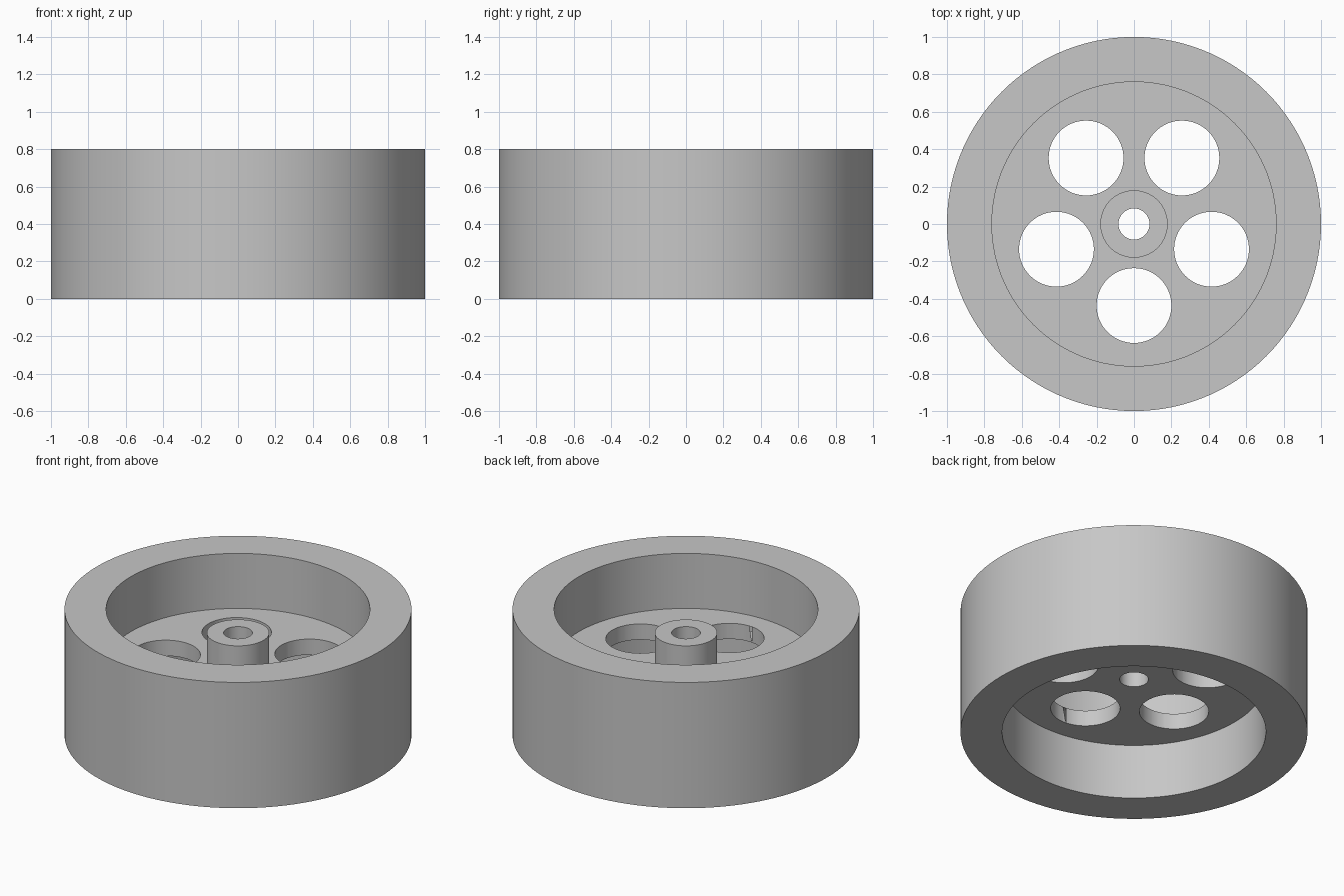
import bpy, bmesh
from math import radians, sin, cos, tau

SEGMENTS = 120
HOLES = 5
HOLE_RADIUS = 0.2
HOLE_ORBIT = 0.436

if "Cube" in bpy.data.objects:
    bpy.data.objects.remove(bpy.data.objects["Cube"], do_unlink=True)

# Single grey finish
grey = bpy.data.materials.new("plain grey")
grey.use_nodes = True
colour = (0.57, 0.57, 0.57, 1)
grey.diffuse_color = colour
grey.node_tree.nodes["Principled BSDF"].inputs["Base Color"].default_value = colour


def lathe(name, profile):
    """Revolve a closed (radius, height) section around the z axis."""
    bm = bmesh.new()
    rings = [[bm.verts.new((r * cos(tau * i / SEGMENTS), r * sin(tau * i / SEGMENTS), z))
              for r, z in profile] for i in range(SEGMENTS)]
    n = len(profile)
    for i in range(SEGMENTS):
        a, b = rings[i], rings[(i + 1) % SEGMENTS]
        for j in range(n):
            k = (j + 1) % n
            bm.faces.new((a[j], b[j], b[k], a[k]))
    bmesh.ops.recalc_face_normals(bm, faces=bm.faces)
    mesh = bpy.data.meshes.new(name)
    bm.to_mesh(mesh)
    bm.free()
    obj = bpy.data.objects.new(name, mesh)
    bpy.context.collection.objects.link(obj)
    mesh.materials.append(grey)
    return obj


# Wheel body: thick rim, recessed web and raised hub with an axle bore
rim, inner, hub, bore = 1.0, 0.76, 0.18, 0.083
height, web_low, web_high, hub_top = 0.8, 0.35, 0.45, 0.65
wheel = lathe("wheel", [
    (rim, 0), (rim, height), (inner, height), (inner, web_high),
    (hub, web_high), (hub, hub_top), (bore, hub_top),
    (bore, web_low), (inner, web_low), (inner, 0)])

# Five round lightening holes through the web
for i in range(HOLES):
    angle = radians(-90) + tau * i / HOLES
    bpy.ops.mesh.primitive_cylinder_add(
        vertices=64, radius=HOLE_RADIUS, depth=0.3,
        location=(HOLE_ORBIT * cos(angle), HOLE_ORBIT * sin(angle), 0.4))
    cutter = bpy.context.object
    cutter.name = "hole_cutter"
    cutter.hide_render = True
    cutter.data.materials.append(grey)
    cut = wheel.modifiers.new("hole", 'BOOLEAN')
    cut.operation = 'DIFFERENCE'
    cut.solver = 'EXACT'
    cut.object = cutter
    bpy.context.view_layer.objects.active = wheel
    bpy.ops.object.modifier_apply(modifier=cut.name)
    bpy.data.objects.remove(cutter, do_unlink=True)

# Smooth walls, crisp edges
bpy.ops.object.select_all(action='DESELECT')
wheel.select_set(True)
bpy.context.view_layer.objects.active = wheel
bpy.ops.object.shade_smooth_by_angle(angle=radians(30))
